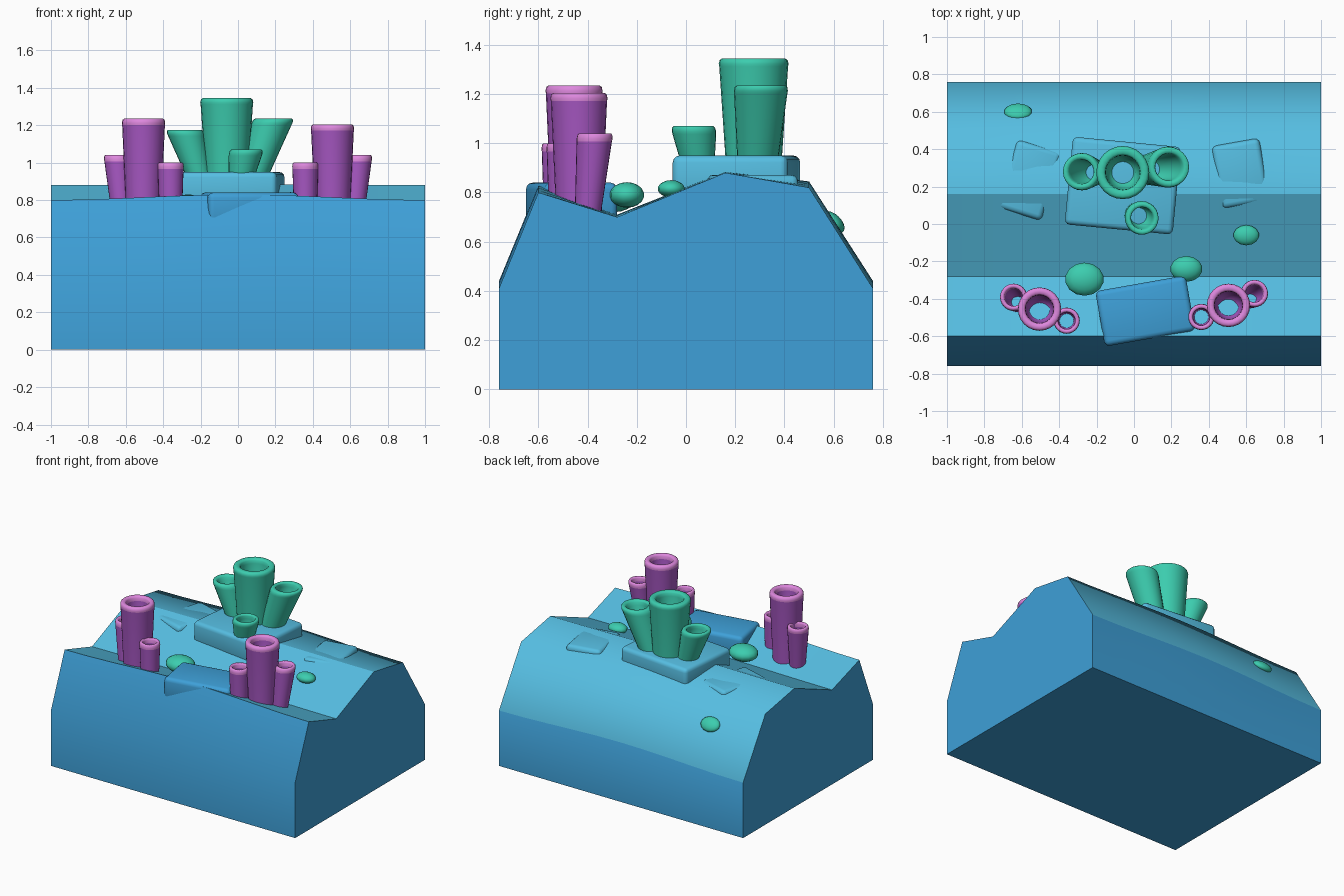
import bpy, bmesh, math
from mathutils import Vector, Matrix

if "Cube" in bpy.data.objects:
    bpy.data.objects.remove(bpy.data.objects["Cube"])


def material(name, srgb):
    m = bpy.data.materials.new(name)
    lin = [((c / 255 + 0.055) / 1.055) ** 2.4 for c in srgb]
    m.diffuse_color = (*lin, 1)
    m.use_nodes = True
    m.node_tree.nodes["Principled BSDF"].inputs["Base Color"].default_value = m.diffuse_color
    return m


deep = material("deep blue", (62, 160, 216))
light = material("light blue", (86, 190, 226))
teal = material("teal", (60, 205, 175))
purple = material("purple", (168, 88, 196))
pink = material("pink", (222, 136, 222))


def finish(bm, name, mats):
    bmesh.ops.recalc_face_normals(bm, faces=bm.faces)
    me = bpy.data.meshes.new(name)
    bm.to_mesh(me)
    bm.free()
    for m in mats:
        me.materials.append(m)
    ob = bpy.data.objects.new(name, me)
    bpy.context.collection.objects.link(ob)
    return ob


# Seabed block: y, z, mid-length swell, sharp crease
profile = [(-.76, 0, 0, True), (-.76, .41, .03, False), (-.6, .80, .03, True),
           (-.28, .70, .01, True), (.16, .88, .005, True), (.5, .82, .025, False),
           (.76, .41, .03, False), (.76, 0, 0, True)]
bm = bmesh.new()
rows = []
for i in range(11):
    x = -1 + i * .2
    swell = (1 + math.cos(math.pi * x)) / 2
    rows.append([bm.verts.new((x, y, z + s * swell)) for y, z, s, _ in profile])
n = len(profile)
for a, b in zip(rows, rows[1:]):
    for j in range(n):
        k = (j + 1) % n
        f = bm.faces.new((a[j], a[k], b[k], b[j]))
        f.smooth = True
        f.material_index = 1 if 2 <= j <= 5 else 0
    for j in range(n):
        bm.edges.get((a[j], b[j])).smooth = not profile[j][3]
for row in (rows[0], rows[-1]):
    bm.faces.new(row)
    for j in range(n):
        bm.edges.get((row[j], row[(j + 1) % n])).smooth = False
finish(bm, "seabed_block", [deep, light])


# Rounded rock slabs
def slab(name, centre, size, z0, z1, angle, mat):
    bm = bmesh.new()
    bmesh.ops.create_cube(bm, size=1)
    bmesh.ops.scale(bm, vec=(*size, z1 - z0), verts=bm.verts)
    bmesh.ops.bevel(bm, geom=bm.edges[:], offset=.028, segments=3,
                    profile=.5, affect='EDGES')
    bmesh.ops.transform(bm, verts=bm.verts, matrix=Matrix.Translation(
        (*centre, (z0 + z1) / 2)) @ Matrix.Rotation(math.radians(angle), 4, 'Z'))
    for f in bm.faces:
        f.smooth = True
    finish(bm, name, [mat])


slab("coral_platform", (-.06, .205), (.58, .47), .78, .95, -5.5, light)
slab("front_slab", (.06, -.465), (.49, .30), .67, .84, 10, deep)
slab("left_sunken_slab", (-.56, .235), (.25, .38), .70, .862, -17, light)
slab("right_sunken_slab", (.57, .27), (.26, .34), .72, .872, 10, light)


# Hollow tube coral: a lathe profile swept from base to top
def tube(name, base, top, r0, r1, body, rim):
    base, top = Vector(base), Vector(top)
    length = top.z - base.z
    hole = r1 * .66
    e = .022 / length
    path = [(r0, 0), (r1 * .985, 1 - 1.5 * e), (r1, 1 - e), (r1 * .97, 1 - .3 * e),
            (r1 * .9, 1), (hole * 1.1, 1), (hole, 1 - .5 * e), (hole * .97, 1 - 1.5 * e),
            (r0 * .6, .12)]
    bm = bmesh.new()
    seg = 24
    rings = []
    for r, t in path:
        c = base.lerp(top, t)
        rings.append([bm.verts.new(c + Vector((r * math.cos(2 * math.pi * s / seg),
                                               r * math.sin(2 * math.pi * s / seg), 0)))
                      for s in range(seg)])
    for i, (a, b) in enumerate(zip(rings, rings[1:])):
        for s in range(seg):
            k = (s + 1) % seg
            f = bm.faces.new((a[s], a[k], b[k], b[s]))
            f.smooth = True
            f.material_index = 1 if 1 <= i <= 6 else 0
    bm.faces.new(rings[0])
    tip = bm.verts.new(base.lerp(top, .06))
    for s in range(seg):
        f = bm.faces.new((rings[-1][s], rings[-1][(s + 1) % seg], tip))
        f.smooth = True
    finish(bm, name, [body, rim])


# Teal cluster on the platform
for name, base, top, r0, r1 in [
        ("teal_tube_tall", (-.06, .275, .90), (-.06, .275, 1.345), .112, .142),
        ("teal_tube_left", (-.20, .275, .90), (-.285, .28, 1.175), .065, .10),
        ("teal_tube_right", (.07, .29, .90), (.19, .305, 1.235), .08, .11),
        ("teal_tube_front", (.015, .05, .90), (.045, .03, 1.07), .065, .09)]:
    tube(name, base, top, r0, r1, teal, teal)

# Purple clusters at both front corners
for side, s, dy, h in [("left", -1, -.02, 1.235), ("right", 1, 0, 1.205)]:
    for part, base, top, r0, r1 in [
            ("tall", (.505, -.435, .70), (.505, -.435, h), .092, .116),
            ("outer", (.62, -.40, .70), (.645, -.37, 1.04), .052, .073),
            ("inner", (.36, -.497, .70), (.36, -.497, 1.0), .06, .07)]:
        tube(f"purple_tube_{part}_{side}", (s * base[0], base[1] + dy, base[2]),
             (s * top[0], top[1] + dy, top[2]), r0, r1, purple, pink)

# Small rounded polyps
for i, (centre, radius, tilt) in enumerate([
        ((-.265, -.295, .775), (.105, .09, .055), 0),
        ((.28, -.24, .79), (.087, .07, .052), 0),
        ((.6, -.06, .815), (.07, .055, .035), 0),
        ((-.62, .60, .68), (.075, .055, .03), -45)]):
    bm = bmesh.new()
    bmesh.ops.create_uvsphere(bm, u_segments=14, v_segments=9, radius=1)
    bmesh.ops.scale(bm, vec=radius, verts=bm.verts)
    bmesh.ops.transform(bm, verts=bm.verts, matrix=Matrix.Translation(centre)
                        @ Matrix.Rotation(math.radians(tilt), 4, 'X'))
    for f in bm.faces:
        f.smooth = True
    finish(bm, f"polyp_{i + 1}", [teal])
